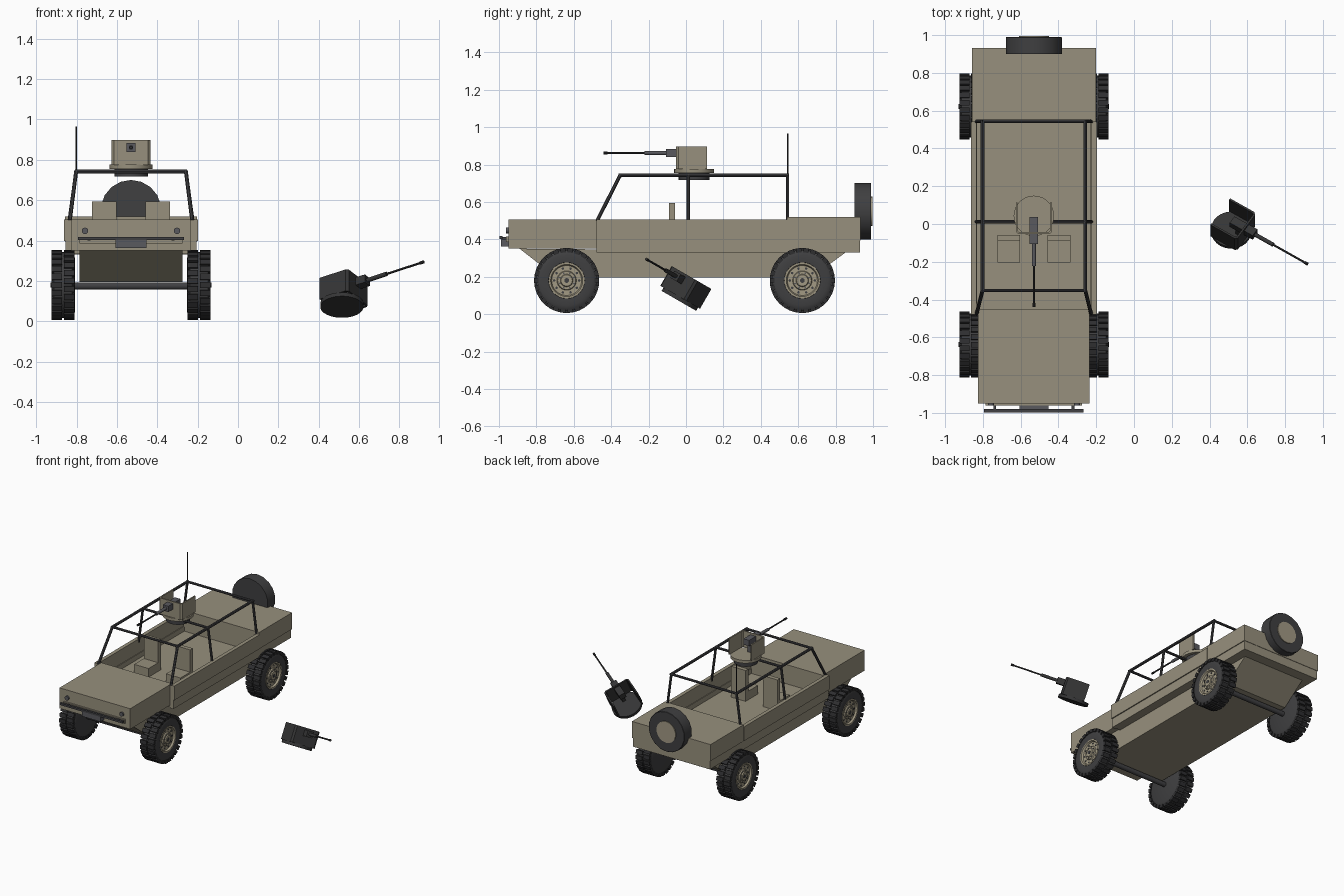
import bpy, bmesh, math
from mathutils import Matrix, Vector

if "Cube" in bpy.data.objects:
    bpy.data.objects.remove(bpy.data.objects["Cube"])

CX = -0.53          # vehicle centre line
CAR = Matrix.Translation((CX, 0, 0))


def material(name, r, g, b):
    m = bpy.data.materials.new(name)
    m.use_nodes = True
    m.diffuse_color = (r, g, b, 1)
    m.node_tree.nodes["Principled BSDF"].inputs["Base Color"].default_value = (r, g, b, 1)
    return m


KHAKI = material("khaki paint", 0.31, 0.28, 0.205)
RIM = material("pale khaki rim", 0.36, 0.32, 0.23)
TYRE = material("tyre rubber", 0.05, 0.05, 0.052)
TREAD = material("tread black", 0.028, 0.028, 0.03)
STEEL = material("dark steel", 0.052, 0.052, 0.056)
GUN = material("gun grey", 0.1, 0.1, 0.112)
BURNT = material("scorched metal", 0.036, 0.036, 0.037)


def finish(name, bm, mat, matrix=CAR, smooth=False):
    bmesh.ops.recalc_face_normals(bm, faces=bm.faces)
    me = bpy.data.meshes.new(name)
    bm.to_mesh(me)
    bm.free()
    ob = bpy.data.objects.new(name, me)
    bpy.context.collection.objects.link(ob)
    me.materials.append(mat)
    ob.matrix_world = matrix
    if smooth:
        bpy.ops.object.select_all(action='DESELECT')
        ob.select_set(True)
        bpy.context.view_layer.objects.active = ob
        bpy.ops.object.shade_smooth_by_angle(angle=math.radians(35))
    return ob


def add_box(bm, x, y, z, m=Matrix()):
    """Box from (low, high) ranges."""
    size = Matrix.Diagonal((x[1] - x[0], y[1] - y[0], z[1] - z[0], 1))
    mid = Matrix.Translation(((x[0] + x[1]) / 2, (y[0] + y[1]) / 2, (z[0] + z[1]) / 2))
    bmesh.ops.create_cube(bm, size=1, matrix=m @ mid @ size)


def box(name, x, y, z, mat=KHAKI, matrix=CAR):
    bm = bmesh.new()
    add_box(bm, x, y, z)
    return finish(name, bm, mat, matrix)


def prism(name, pts, offset, mat=KHAKI, matrix=CAR):
    """Closed outline of 3D points pushed along offset."""
    bm = bmesh.new()
    face = bm.faces.new([bm.verts.new(p) for p in pts])
    ext = bmesh.ops.extrude_face_region(bm, geom=[face])
    bm.faces.ensure_lookup_table()
    bmesh.ops.translate(bm, vec=offset, verts=[v for v in ext["geom"] if isinstance(v, bmesh.types.BMVert)])
    return finish(name, bm, mat, matrix)


def add_rod(bm, a, b, r, segs=8):
    a, b = Vector(a), Vector(b)
    rot = (b - a).to_track_quat('Z', 'Y').to_matrix().to_4x4()
    bmesh.ops.create_cone(bm, cap_ends=True, segments=segs, radius1=r, radius2=r,
                          depth=(b - a).length, matrix=Matrix.Translation((a + b) / 2) @ rot)


def rod(name, a, b, r, mat=STEEL, segs=12, matrix=CAR):
    bm = bmesh.new()
    add_rod(bm, a, b, r, segs)
    return finish(name, bm, mat, matrix, segs > 8)


def lathe(name, profile, segs, mat, matrix):
    """Spin (x, radius) points round the x axis."""
    bm = bmesh.new()
    verts = [bm.verts.new((x, 0, r)) for x, r in profile]
    edges = [bm.edges.new(p) for p in zip(verts, verts[1:])]
    bmesh.ops.spin(bm, geom=verts + edges, cent=(0, 0, 0), axis=(1, 0, 0),
                   angle=math.tau, steps=segs)
    bmesh.ops.remove_doubles(bm, verts=bm.verts, dist=1e-5)
    return finish(name, bm, mat, matrix, True)


# Body: hood, floor, sills, side walls, cowl and rear deck
box("hood", (-0.295, 0.295), (-0.95, -0.475), (0.35, 0.505))
box("cowl", (-0.325, 0.325), (-0.478, -0.452), (0.34, 0.505))
box("floor", (-0.32, 0.32), (-0.475, 0.6), (0.335, 0.36))
box("rear_lower_body", (-0.322, 0.322), (0.545, 0.93), (0.33, 0.395))
box("rear_deck", (-0.328, 0.328), (0.54, 0.933), (0.395, 0.52))
for side, s in (("left", 1), ("right", -1)):
    box(side + "_sill", sorted((s * 0.3, s * 0.325)), (-0.478, 0.545), (0.33, 0.398))
    box(side + "_wall", sorted((s * 0.305, s * 0.333)), (-0.478, 0.541), (0.398, 0.505))

# Hull under the body, with sloped ends
hull = [(-0.89, 0.35), (-0.69, 0.195), (0.67, 0.195), (0.86, 0.335)]
prism("hull", [(-0.255, y, z) for y, z in hull], (0.51, 0, 0))

# Front fittings
box("grille_panel", (-0.255, 0.255), (-0.962, -0.94), (0.385, 0.415))
box("bumper_bar", (-0.263, 0.263), (-0.997, -0.98), (0.403, 0.418), STEEL)
box("winch", (-0.077, 0.077), (-0.99, -0.948), (0.363, 0.41), GUN)
for side, s in (("left", 1), ("right", -1)):
    rod(side + "_headlight", (s * 0.228, -0.94, 0.448), (s * 0.228, -0.962, 0.448), 0.016, GUN)
    box(side + "_bumper_bracket", sorted((s * 0.2, s * 0.215)), (-0.985, -0.945), (0.4, 0.412), STEEL)

# Seats
for side, s in (("left", 1), ("right", -1)):
    box(side + "_seat_cushion", sorted((s * 0.073, s * 0.193)), (-0.205, -0.06), (0.36, 0.425))
    box(side + "_seat_back", sorted((s * 0.073, s * 0.193)), (-0.09, -0.058), (0.36, 0.593))

# Roll cage
bm = bmesh.new()
TOP = 0.742
for s in (-1, 1):
    add_rod(bm, (s * 0.303, -0.475, 0.5), (s * 0.272, -0.352, TOP), 0.01)
    add_rod(bm, (s * 0.272, -0.36, TOP), (s * 0.272, 0.551, TOP), 0.01)
    for y in (0.012, 0.543):
        add_rod(bm, (s * 0.308, y, 0.48), (s * 0.272, y, TOP), 0.009)
for y in (-0.352, 0.012, 0.543):
    add_rod(bm, (-0.278, y, TOP), (0.278, y, TOP), 0.009)
finish("roll_cage", bm, STEEL)
rod("antenna", (-0.272, 0.545, TOP), (-0.272, 0.545, 0.965), 0.004, TREAD, 6)


def turret(prefix, matrix, plate, metal):
    """Ring, U-shaped shield and gun; origin at the ring's underside."""
    rod(prefix + "_ring", (0, 0, 0), (0, 0, 0.022), 0.107, plate, 28, matrix)
    w, c, t, front, back = 0.096, 0.012, 0.01, -0.096, 0.07
    half = [(w, back), (w, front + c), (w - c, front)]
    inner = [(w - c - t / 2, front + t), (w - t, front + c + t / 2), (w - t, back)]
    outline = half + [(-x, y) for x, y in reversed(half)]
    outline += [(-x, y) for x, y in reversed(inner)] + inner
    prism(prefix + "_shield", [(x, y, 0.02) for x, y in outline], (0, 0, 0.122), plate, matrix)
    box(prefix + "_receiver", (-0.023, 0.023), (-0.15, -0.005), (0.084, 0.128), metal, matrix)
    box(prefix + "_pedestal", (-0.012, 0.012), (-0.06, -0.035), (0.02, 0.086), metal, matrix)
    rod(prefix + "_barrel_sleeve", (0, -0.14, 0.106), (0, -0.265, 0.106), 0.011, metal, 12, matrix)
    dark = TREAD if metal is GUN else metal
    rod(prefix + "_barrel", (0, -0.26, 0.106), (0, -0.48, 0.106), 0.0055, dark, 10, matrix)
    rod(prefix + "_muzzle", (0, -0.462, 0.106), (0, -0.483, 0.106), 0.008, dark, 10, matrix)


rod("turret_mount", (0, 0.043, 0.718), (0, 0.043, 0.757), 0.083, STEEL, 24)
turret("turret", CAR @ Matrix.Translation((0, 0.043, 0.755)), KHAKI, GUN)
turret("fallen_turret", Matrix.Translation((0.515, -0.038, 0.071))
       @ Matrix.Rotation(math.radians(-30), 4, 'X')
       @ Matrix.Rotation(math.radians(57), 4, 'Z'), BURNT, BURNT)


def around(n, radius, x, phase=0):
    for i in range(n):
        a = math.tau * (i + phase) / n
        yield (x, radius * math.cos(a), radius * math.sin(a))


# Wheels: tyre, two staggered rows of lugs, rim, holes, bolts and hub
def wheel(prefix, matrix):
    lathe(prefix + "_tyre", [(0, 0), (0, 0.135), (0.008, 0.155), (0.014, 0.164), (0.104, 0.164),
                             (0.11, 0.155), (0.117, 0.135), (0.114, 0.097), (0.096, 0.092)],
          32, TYRE, matrix)
    bm = bmesh.new()
    n = 26
    for x, phase in (((0.001, 0.055), 0), ((0.063, 0.117), 0.5)):
        for i in range(n):
            turn = Matrix.Rotation(math.tau * (i + phase) / n, 4, 'X')
            add_box(bm, x, (-0.0145, 0.0145), (0.15, 0.1735), turn)
    finish(prefix + "_lugs", bm, TREAD, matrix)
    lathe(prefix + "_rim", [(0.09, 0.097), (0.115, 0.096), (0.115, 0.086), (0.102, 0.08),
                            (0.102, 0.052), (0.11, 0.048), (0.11, 0.034), (0.117, 0.03), (0.117, 0)],
          32, RIM, matrix)
    bm = bmesh.new()
    for x, y, z in around(10, 0.067, 0.1):
        add_rod(bm, (x, y, z), (x + 0.004, y, z), 0.007)
    add_rod(bm, (0.11, 0, 0), (0.12, 0, 0), 0.013, 12)
    finish(prefix + "_holes_and_cap", bm, STEEL, matrix)
    bm = bmesh.new()
    for x, y, z in around(8, 0.041, 0.108, 0.5):
        add_rod(bm, (x, y, z), (x + 0.006, y, z), 0.0045, 6)
    finish(prefix + "_bolts", bm, GUN, matrix)


for end, y in (("front", -0.638), ("rear", 0.622)):
    rod(end + "_axle", (-0.29, y, 0.175), (0.29, y, 0.175), 0.018, STEEL, 16)
    for side, turn in (("left", 0), ("right", math.pi)):
        place = Matrix.Translation((0, y, 0.18)) @ Matrix.Rotation(turn, 4, 'Z')
        wheel(end + "_" + side + "_wheel", CAR @ place @ Matrix.Translation((0.278, 0, 0)))

# Spare wheel on the tail
spare = CAR @ Matrix.Translation((0, 0.9, 0.55)) @ Matrix.Rotation(math.pi / 2, 4, 'Z')
lathe("spare_tyre", [(0, 0), (0, 0.15), (0.088, 0.15), (0.09, 0.148), (0.09, 0)], 18, TYRE, spare)
rod("spare_hub", (0.08, 0, 0), (0.096, 0, 0), 0.08, RIM, 18, spare)
